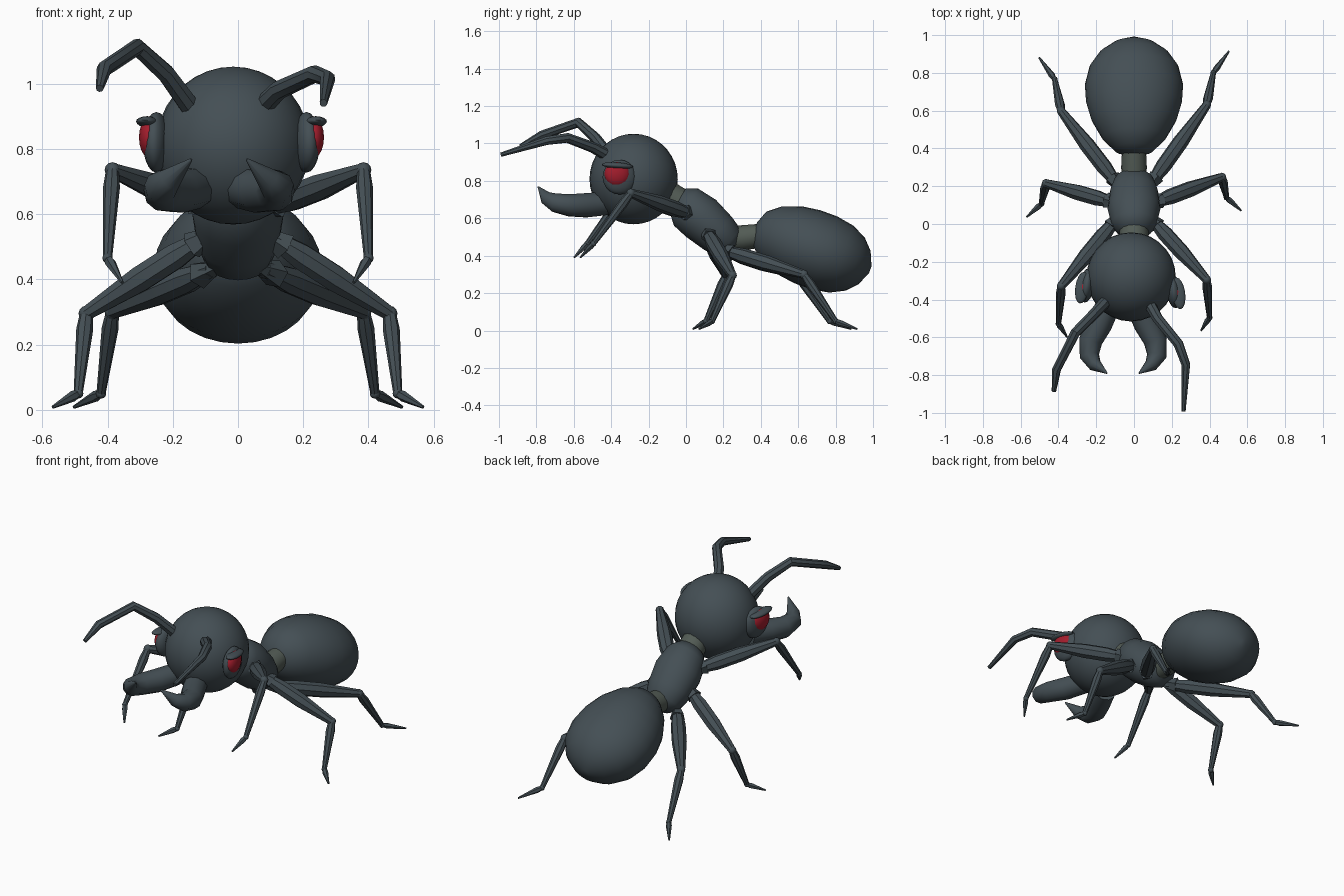
import bpy, bmesh, math
from mathutils import Vector, Matrix

if "Cube" in bpy.data.objects:
    bpy.data.objects.remove(bpy.data.objects["Cube"])


def material(name, rgb):
    m = bpy.data.materials.new(name)
    m.diffuse_color = (*rgb, 1)
    m.use_nodes = True
    m.node_tree.nodes["Principled BSDF"].inputs["Base Color"].default_value = m.diffuse_color
    return m


SHELL = material("dark_slate", (0.058, 0.078, 0.09))
JOINT = material("grey_green", (0.085, 0.105, 0.09))
RED = material("eye_red", (0.36, 0.012, 0.025))


def finish(name, bm, mat, angle=40):
    bmesh.ops.recalc_face_normals(bm, faces=bm.faces)
    me = bpy.data.meshes.new(name)
    bm.to_mesh(me)
    bm.free()
    me.materials.append(mat)
    for p in me.polygons:
        p.use_smooth = True
    me.set_sharp_from_angle(angle=math.radians(angle))
    ob = bpy.data.objects.new(name, me)
    bpy.context.collection.objects.link(ob)
    return ob


def loft(name, stations, mat=SHELL, sides=8, angle=40):
    """Skin elliptical rings along a path; station = (point, side radius, other radius)."""
    bm = bmesh.new()
    pts = [Vector(s[0]) for s in stations]
    rings, side, prev = [], Vector((1, 0, 0)), None
    for i, (_, ra, rb) in enumerate(stations):
        before = (pts[i] - pts[i - 1]).normalized() if i else Vector()
        after = (pts[i + 1] - pts[i]).normalized() if i < len(pts) - 1 else Vector()
        t = (before + after).normalized()
        if prev:
            side = prev.rotation_difference(t) @ side
        side = (side - t * side.dot(t)).normalized()
        prev = t
        other = t.cross(side)
        rings.append([bm.verts.new(pts[i] + side * ra * math.cos(a) + other * rb * math.sin(a))
                      for a in (2 * math.pi * k / sides for k in range(sides))])
    for r0, r1 in zip(rings, rings[1:]):
        for k in range(sides):
            j = (k + 1) % sides
            bm.faces.new((r0[k], r0[j], r1[j], r1[k]))
    bm.faces.new(rings[0])
    bm.faces.new(rings[-1])
    return finish(name, bm, mat, angle)


def tube(name, path, radii, mat=SHELL, sides=8):
    return loft(name, [(p, r, r) for p, r in zip(path, radii)], mat, sides)


def ball(name, loc, size, mat=SHELL, yaw=0, pitch=0, seg=16, rings=10):
    bm = bmesh.new()
    mx = (Matrix.Translation(loc) @ Matrix.Rotation(math.radians(yaw), 4, 'Z')
          @ Matrix.Rotation(math.radians(pitch), 4, 'X') @ Matrix.Diagonal((*size, 1)))
    bmesh.ops.create_uvsphere(bm, u_segments=seg, v_segments=rings, radius=1, matrix=mx)
    return finish(name, bm, mat, 60)


# Body: head, neck, thorax, waist, abdomen
ball("head", (-0.015, -0.28, 0.81), (0.236, 0.236, 0.242), seg=28, rings=18)
tube("neck", [(0, -0.12, 0.74), (0, 0.0, 0.66)], [0.075, 0.08], JOINT, 16)
thorax = [(-.055, .69, .04, .04), (-.04, .683, .09, .085), (0, .66, .12, .118), (.08, .60, .14, .127),
          (.17, .52, .128, .115), (.23, .47, .105, .095), (.258, .447, .06, .055)]
loft("thorax", [((0, y, z), rx, rn) for y, z, rx, rn in thorax], sides=20, angle=60)
tube("waist", [(0, 0.2, 0.485), (0, 0.3, 0.495), (0, 0.42, 0.51)], [0.062, 0.068, 0.062], JOINT, 16)
abdomen = [(0, .03, .03), (.04, .105, .10), (.14, .168, .153), (.3, .226, .193), (.45, .254, .207),
           (.6, .26, .207), (.75, .236, .19), (.87, .182, .15), (.95, .11, .095), (1, .02, .02)]
a, b = Vector((0, 0.37, 0.55)), Vector((0, 0.985, 0.325))
loft("abdomen", [(a.lerp(b, u), rx, rn) for u, rx, rn in abdomen], sides=28, angle=70)

# Legs: root, knee, ankle, toe for the right side; the left side steps slightly forward
LEGS = {
    "front": [(.09, .03, .62), (.385, -.295, .735), (.40, -.495, .465), (.355, -.565, .39)],
    "middle": [(.10, .11, .53), (.465, .248, .295), (.49, .14, .05), (.568, .07, .008)],
    "rear": [(.08, .20, .43), (.385, .63, .30), (.42, .80, .05), (.503, .915, .008)],
}
for part, pts in LEGS.items():
    for label, s in (("right", 1), ("left", -1)):
        shift = 0 if s > 0 else -0.033
        root, knee, ankle, toe = [Vector((s * x, y + (shift if i else 0), z))
                                  for i, (x, y, z) in enumerate(pts)]
        tag = f"{label}_{part}"
        tube(tag + "_thigh", [root, root.lerp(knee, .25), root.lerp(knee, .55), knee],
             [.026, .042, .042, .023])
        tube(tag + "_shin", [knee, knee.lerp(ankle, .2), ankle], [.02, .026, .014])
        tube(tag + "_foot", [ankle, ankle.lerp(toe, .2), toe], [.012, .017, .005], sides=6)
        ball(tag + "_knee", knee, (.024,) * 3, seg=8, rings=6)
        ball(tag + "_ankle", ankle, (.016,) * 3, seg=8, rings=6)
        # flared hip collar
        tube(tag + "_hip", [root.lerp(knee, -.05), root.lerp(knee, .12)], [.02, .045], sides=5)

# Antennae, each bent differently
ANTENNAE = {
    "left": [(-.14, -.40, .92), (-.22, -.485, 1.03), (-.31, -.575, 1.112),
             (-.41, -.77, 1.045), (-.424, -.885, .985)],
    "right": [(.075, -.41, .93), (.125, -.50, .98), (.235, -.635, 1.03),
              (.275, -.745, 1.015), (.262, -.99, .94)],
}
for label, pts in ANTENNAE.items():
    tube(label + "_antenna", pts, [.032, .029, .027, .024, .012])
    ball(label + "_antenna_socket", pts[0], (.04, .04, .034), seg=12, rings=8)

# Jaws: thick arms ending in a sharp inward, upward hook
for label, s in (("left", -1), ("right", 1)):
    jaw = [(.075, -.42, .68, .065), (.125, -.53, .67, .068), (.172, -.62, .67, .062),
           (.178, -.70, .683, .052), (.15, -.745, .707, .037), (.085, -.79, .768, .004)]
    tube(label + "_jaw", [(-.058 + s * x, y, z) for x, y, z, r in jaw], [j[3] for j in jaw], sides=10)

# Eyes: socket pad, red eyeball, brow lid
for label, s, x, y in (("left", -1, -.25, -.325), ("right", 1, .21, -.355)):
    ball(label + "_eye_socket", (x, y, .82), (.04, .092, .093), yaw=s * 8)
    ball(label + "_eye", (x + s * .017, y - .012, .835), (.036, .07, .066), RED, yaw=s * 8)
    ball(label + "_brow", (x + s * .025, y - .012, .882), (.036, .085, .017), yaw=s * 8, pitch=-4)
